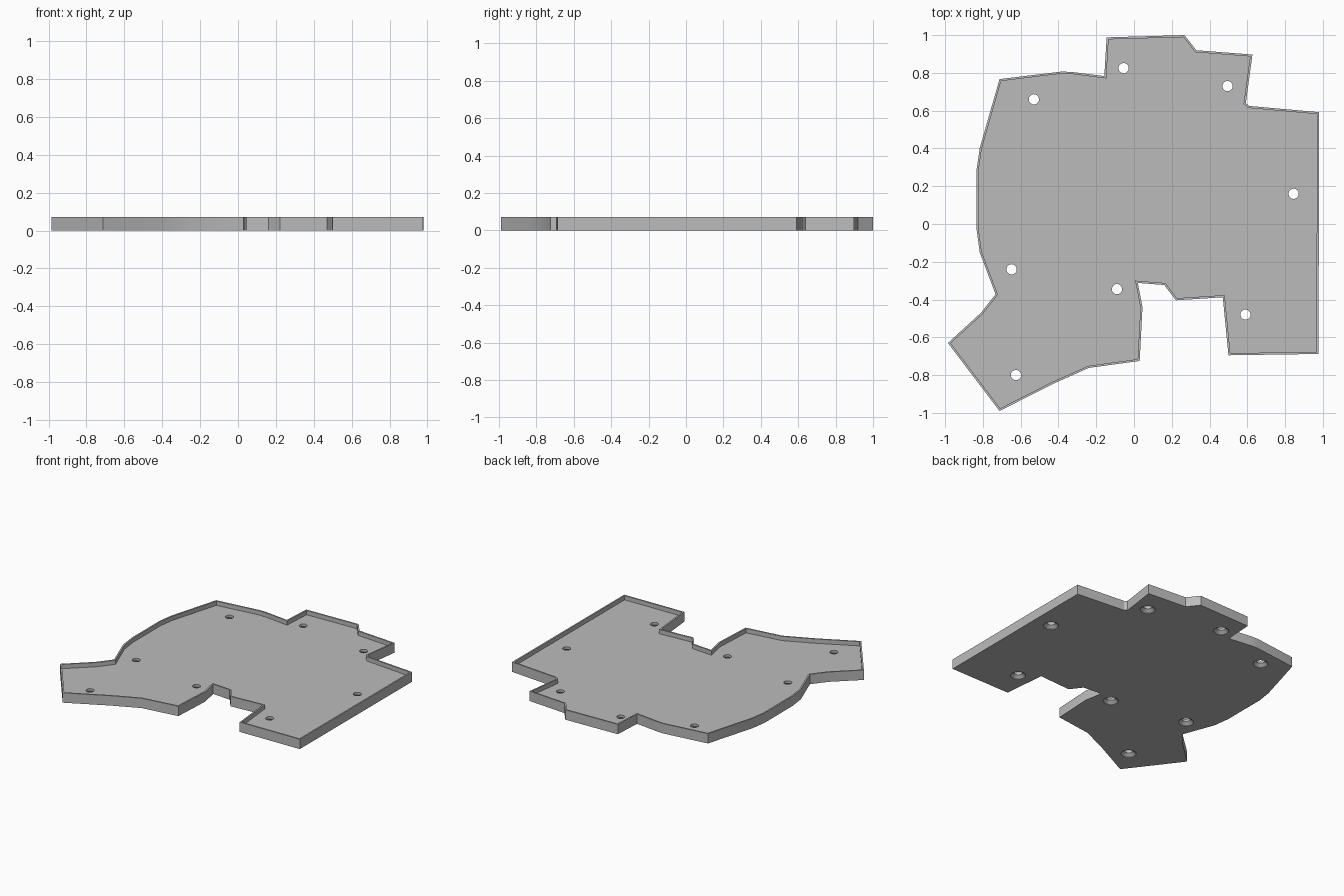
import bpy, bmesh, math

HEIGHT, FLOOR, LIP = 0.071, 0.04, 0.011
HOLE_R, SINK_R, SINK_DEPTH, SIDES = 0.027, 0.05, 0.022, 32

OUTLINE = [
    (-.145, .988), (.267, 1), (.33, .92), (.627, .897), (.592, .64), (.61, .625),
    (.98, .592), (.977, -.688), (.5, -.695), (.47, -.388), (.222, -.404),
    (.16, -.323), (.02, -.312), (.045, -.44), (.03, -.725), (-.24, -.762),
    (-.43, -.847), (-.712, -.99), (-.985, -.63), (-.81, -.47), (-.733, -.372),
    (-.817, -.15), (-.833, -.03), (-.833, .29), (-.817, .4), (-.712, .767),
    (-.384, .807), (-.33, .805), (-.157, .783),
]
HOLES = [(-.055, .825), (-.53, .66), (.495, .73), (.845, .16),
         (-.648, -.24), (-.09, -.345), (.59, -.48), (-.625, -.8)]

old = bpy.data.objects.get("Cube")
if old:
    bpy.data.objects.remove(old, do_unlink=True)


def make_object(name, bm):
    bmesh.ops.recalc_face_normals(bm, faces=bm.faces)
    mesh = bpy.data.meshes.new(name)
    bm.to_mesh(mesh)
    bm.free()
    obj = bpy.data.objects.new(name, mesh)
    bpy.context.collection.objects.link(obj)
    return obj


# Tray plate: extruded outline with a thin raised lip around a sunken floor
bm = bmesh.new()
base = bm.faces.new([bm.verts.new((x, y, 0)) for x, y in OUTLINE])
ext = bmesh.ops.extrude_face_region(bm, geom=[base], use_keep_orig=True)
top = next(g for g in ext["geom"] if isinstance(g, bmesh.types.BMFace))
bmesh.ops.translate(bm, vec=(0, 0, HEIGHT),
                    verts=[g for g in ext["geom"] if isinstance(g, bmesh.types.BMVert)])
bmesh.ops.recalc_face_normals(bm, faces=bm.faces)
bmesh.ops.inset_region(bm, faces=[top], thickness=LIP, use_even_offset=True)
# Drop a new floor inside the lip, giving vertical inner walls
ext = bmesh.ops.extrude_discrete_faces(bm, faces=[top])
for v in ext["faces"][0].verts:
    v.co.z = FLOOR
tray = make_object("tray_plate", bm)

# Screw holes: straight bores countersunk from below
bm = bmesh.new()
profile = [(SINK_R, -.02), (SINK_R, .003), (HOLE_R, SINK_DEPTH), (HOLE_R, HEIGHT + .02)]
for cx, cy in HOLES:
    rings = [[bm.verts.new((cx + r * math.cos(math.tau * i / SIDES),
                            cy + r * math.sin(math.tau * i / SIDES), z))
              for i in range(SIDES)] for r, z in profile]
    for low, high in zip(rings, rings[1:]):
        for i in range(SIDES):
            j = (i + 1) % SIDES
            bm.faces.new((low[i], low[j], high[j], high[i]))
    bm.faces.new(rings[0][::-1])
    bm.faces.new(rings[-1])
cutter = make_object("screw_hole_cutter", bm)
cutter.hide_render = True

cut = tray.modifiers.new("screw_holes", "BOOLEAN")
cut.operation, cut.solver, cut.object = "DIFFERENCE", "EXACT", cutter
bpy.ops.object.select_all(action="DESELECT")
bpy.context.view_layer.objects.active = tray
tray.select_set(True)
bpy.ops.object.modifier_apply(modifier=cut.name)
bpy.data.objects.remove(cutter, do_unlink=True)

# Plain grey finish
grey = bpy.data.materials.new("plain_grey")
grey.use_nodes = True
colour = (0.5, 0.5, 0.5, 1)
grey.diffuse_color = colour
grey.node_tree.nodes["Principled BSDF"].inputs["Base Color"].default_value = colour
tray.data.materials.clear()
tray.data.materials.append(grey)
bpy.ops.object.shade_smooth_by_angle(angle=math.radians(20))
